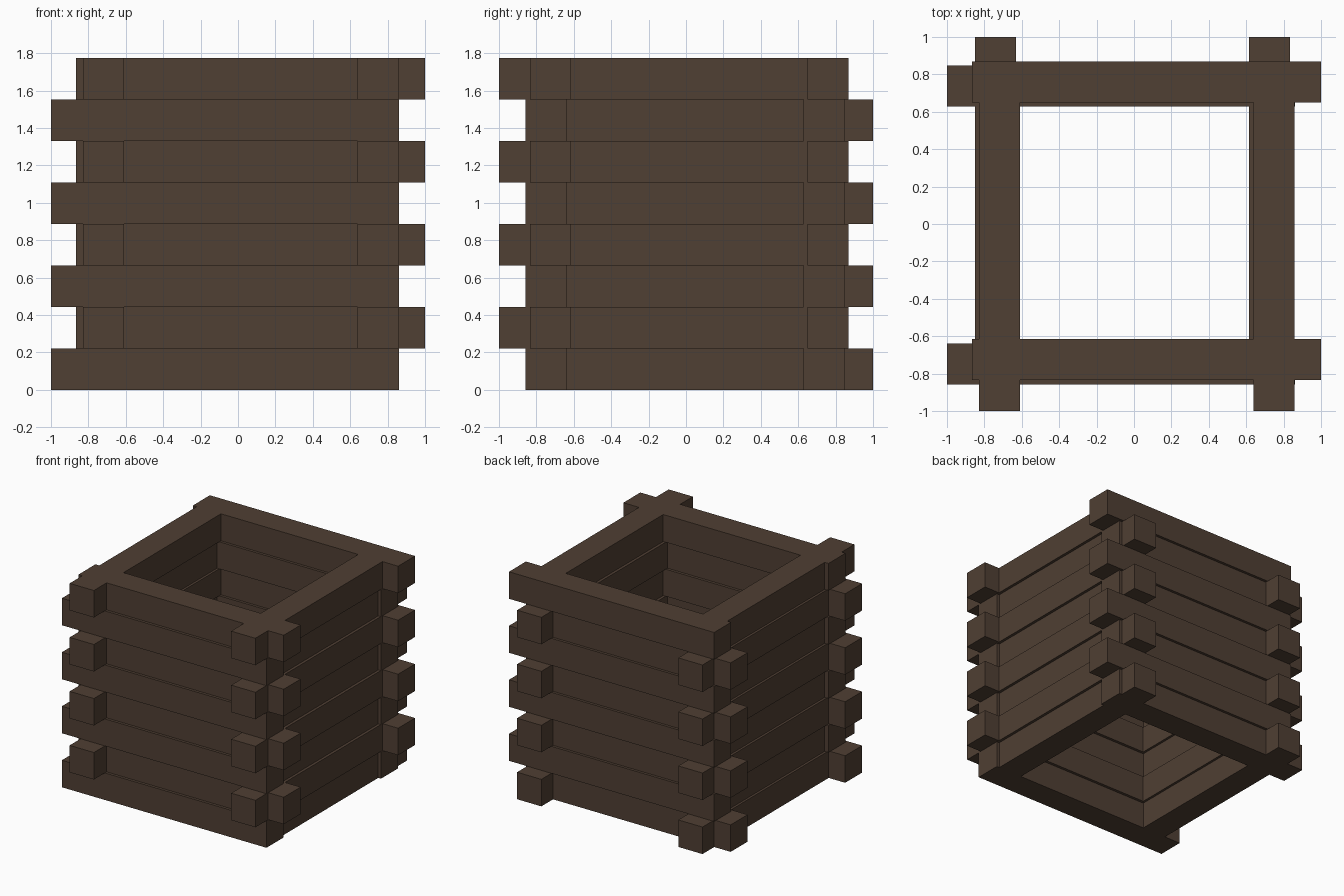
import bpy

if "Cube" in bpy.data.objects:
    bpy.data.objects.remove(bpy.data.objects["Cube"])

H = 1.775 / 8          # height of one course
T = 0.22               # beam thickness

wood = bpy.data.materials.new("dark_wood")
wood.diffuse_color = (0.08, 0.05, 0.033, 1)
wood.use_nodes = True
wood.node_tree.nodes["Principled BSDF"].inputs["Base Color"].default_value = wood.diffuse_color


def beam(name, x0, x1, y0, y1, z0):
    bpy.ops.mesh.primitive_cube_add(
        size=1, location=((x0 + x1) / 2, (y0 + y1) / 2, z0 + H / 2))
    ob = bpy.context.object
    ob.name = name
    ob.scale = (x1 - x0, y1 - y0, H)
    bpy.ops.object.transform_apply(location=False, rotation=False, scale=True)
    ob.data.materials.append(wood)


# Eight courses of four crossing beams; overhangs alternate direction
for i in range(8):
    z = i * H
    if i % 2:
        # overhang towards the right and the front
        for side, y in (("front", -0.835), ("back", 0.65)):
            beam(f"{side}_beam_{i}", -0.865, 1, y, y + T, z)
        for side, x in (("left", -0.83), ("right", 0.638)):
            beam(f"{side}_beam_{i}", x, x + T, -1, 0.86, z)
    else:
        # overhang towards the left and the back
        for side, y in (("front", -0.858), ("back", 0.628)):
            beam(f"{side}_beam_{i}", -1, 0.86, y, y + T, z)
        for side, x in (("left", -0.85), ("right", 0.615)):
            beam(f"{side}_beam_{i}", x, x + T, -0.85, 1, z)
